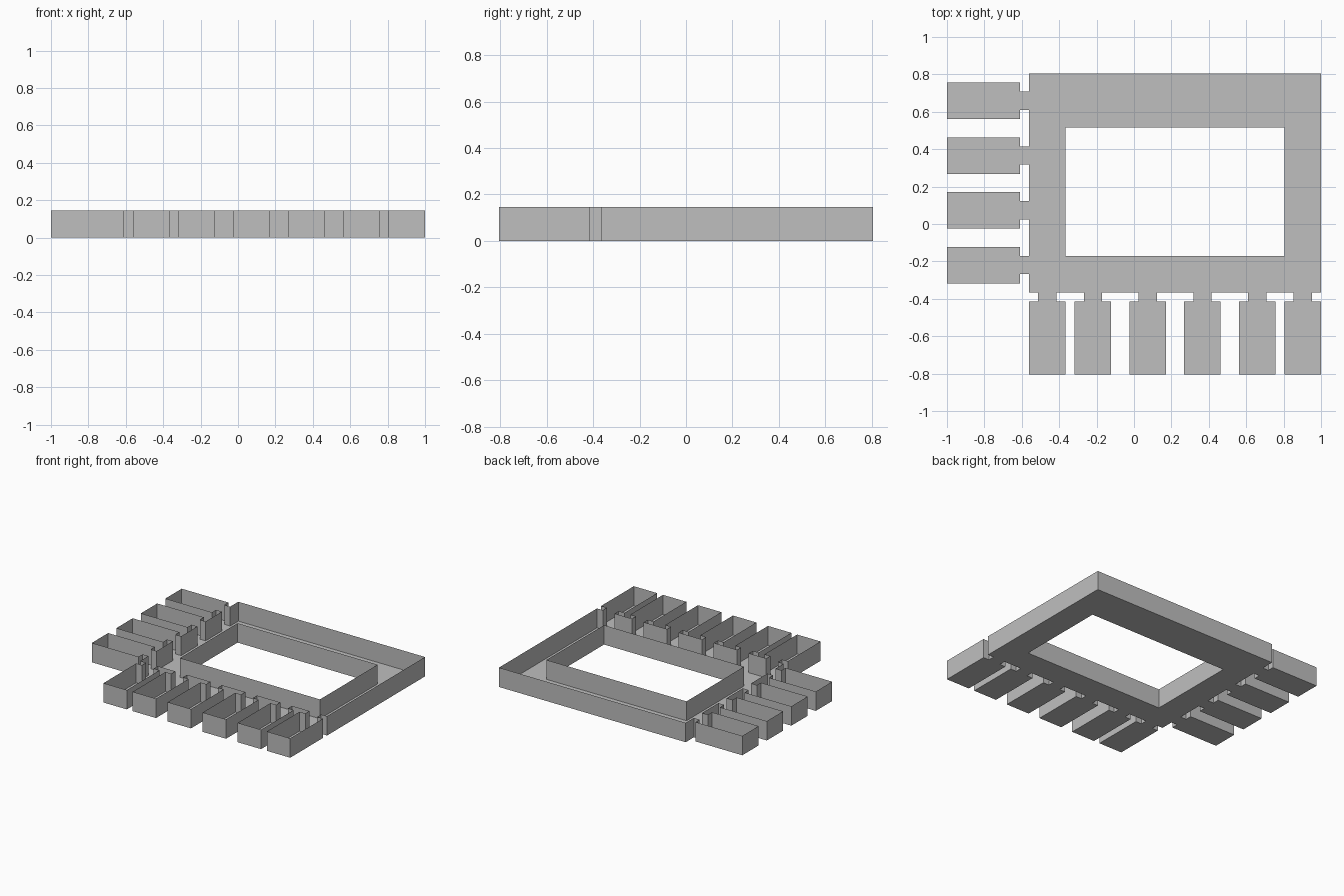
import bpy
import bmesh

cube = bpy.data.objects.get("Cube")
if cube:
    bpy.data.objects.remove(cube, do_unlink=True)

# Floor plan is laid out on a square module, 41 wide and 33 deep
UNIT = 2 / 41
WIDTH, DEPTH, HEIGHT = 41, 33, 3
RING = 9            # left and front edge of the corridor ring
FRONT_ROOMS = [11, 16, 22, 28, 34, 39]
SIDE_ROOMS = [12, 18, 24, 30]

grey = bpy.data.materials.new("plain grey")
grey.use_nodes = True
grey.diffuse_color = (0.52, 0.52, 0.52, 1)
grey.node_tree.nodes["Principled BSDF"].inputs["Base Color"].default_value = grey.diffuse_color


def build(name, floors, paths):
    """Flat floor polygons plus thin upright walls along open paths."""
    bm = bmesh.new()

    def vert(p, z):
        return bm.verts.new(((p[0] - WIDTH / 2) * UNIT, (p[1] - DEPTH / 2) * UNIT, z * UNIT))

    for floor in floors:
        bm.faces.new([vert(p, 0) for p in floor])
    for path in paths:
        for a, b in zip(path, path[1:]):
            bm.faces.new([vert(b, 0), vert(a, 0), vert(a, HEIGHT), vert(b, HEIGHT)])
    bmesh.ops.remove_doubles(bm, verts=bm.verts, dist=0.0001)
    mesh = bpy.data.meshes.new(name)
    bm.to_mesh(mesh)
    bm.free()
    mesh.materials.append(grey)
    obj = bpy.data.objects.new(name, mesh)
    bpy.context.collection.objects.link(obj)


def room_outline(c):
    """Room with a narrow doorway neck, open where it meets the corridor."""
    return [(c - 1, 9), (c - 1, 8), (c - 2, 8), (c - 2, 0),
            (c + 2, 0), (c + 2, 8), (c + 1, 8), (c + 1, 9)]


def swap(path):
    """Mirror across the diagonal, keeping the winding."""
    return [(y, x) for x, y in reversed(path)]


def wall_with_doors(end, doors):
    """Wall pieces along the ring edge, leaving a gap at every doorway."""
    cuts = [RING] + [c + s for c in doors for s in (-1, 1)] + [end]
    return [[(a, RING), (b, RING)] for a, b in zip(cuts[::2], cuts[1::2])]


# Rooms along the front and the right-hand side
for i, c in enumerate(FRONT_ROOMS):
    outline = room_outline(c)
    build(f"front_room_{i + 1}", [outline], [outline])
for i, c in enumerate(SIDE_ROOMS):
    outline = swap(room_outline(c))
    build(f"side_room_{i + 1}", [outline], [outline])

# Corridor ring around the open courtyard
outer = [(RING, RING), (WIDTH, RING), (WIDTH, DEPTH), (RING, DEPTH)]
inner = [(13, 13), (37, 13), (37, 27.1), (13, 27.1)]
ring_floor = [[outer[i], outer[(i + 1) % 4], inner[(i + 1) % 4], inner[i]] for i in range(4)]
outer_walls = [outer[1:]]
outer_walls += wall_with_doors(WIDTH, FRONT_ROOMS)
outer_walls += [swap(p) for p in wall_with_doors(DEPTH, SIDE_ROOMS)]
build("corridor_floor", ring_floor, [])
build("corridor_outer_wall", [], outer_walls)
build("courtyard_wall", [], [(inner + inner[:1])[::-1]])
